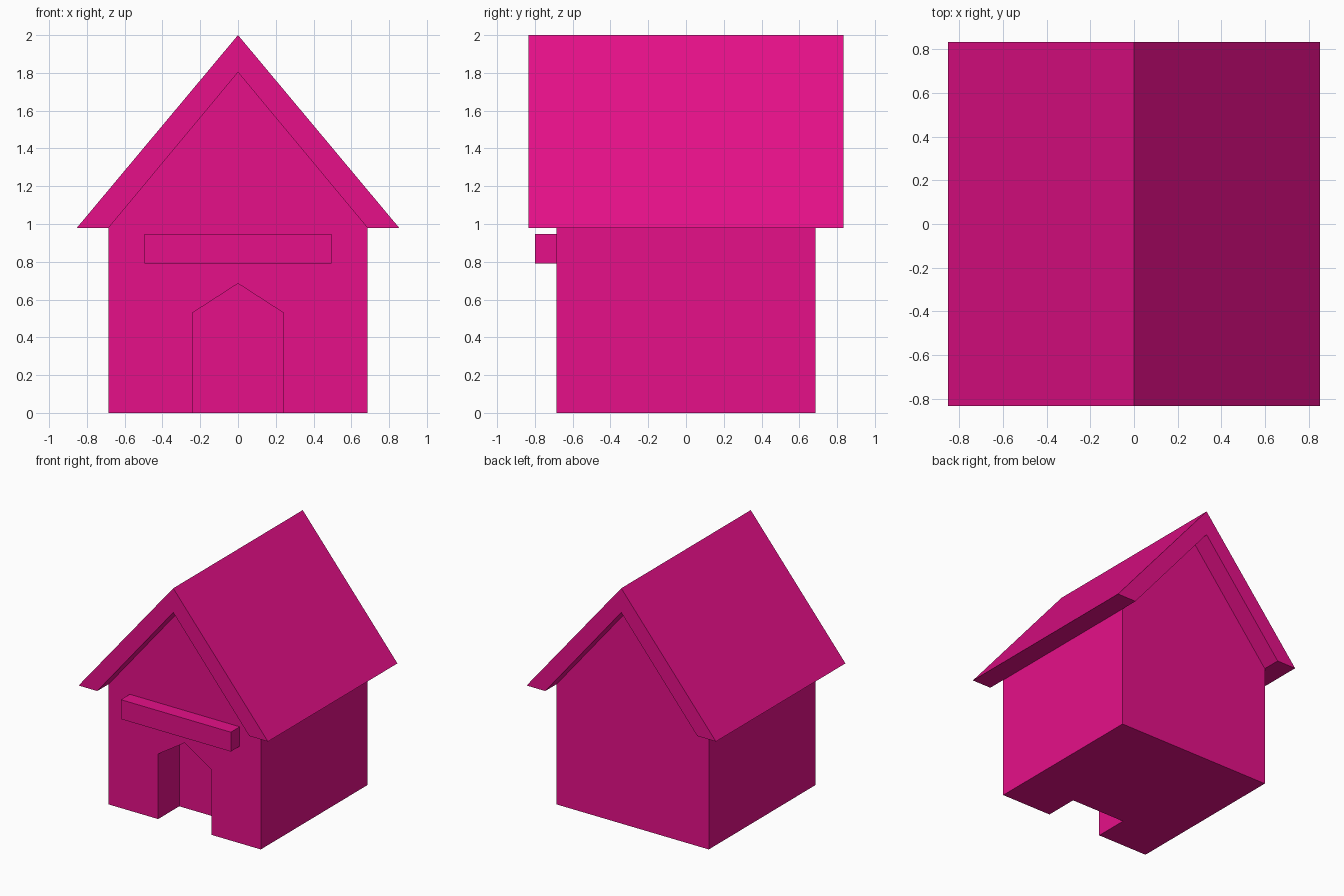
import bpy
import bmesh

cube = bpy.data.objects.get("Cube")
if cube:
    bpy.data.objects.remove(cube, do_unlink=True)

# Single flat colour
COLOUR = (0.79, 0.005, 0.25, 1.0)
magenta = bpy.data.materials.new("magenta")
magenta.use_nodes = True
magenta.diffuse_color = COLOUR
magenta.node_tree.nodes["Principled BSDF"].inputs["Base Color"].default_value = COLOUR


def extrude_profile(name, profile, y_front, y_back):
    """Extrude a closed x-z outline from y_front to y_back."""
    bm = bmesh.new()
    face = bm.faces.new([bm.verts.new((x, y_front, z)) for x, z in profile])
    extruded = bmesh.ops.extrude_face_region(bm, geom=[face])["geom"]
    verts = [v for v in extruded if isinstance(v, bmesh.types.BMVert)]
    bmesh.ops.translate(bm, verts=verts, vec=(0, y_back - y_front, 0))
    bmesh.ops.recalc_face_normals(bm, faces=bm.faces)
    mesh = bpy.data.meshes.new(name)
    bm.to_mesh(mesh)
    bm.free()
    mesh.materials.append(magenta)
    obj = bpy.data.objects.new(name, mesh)
    bpy.context.collection.objects.link(obj)
    return obj


def gable(half_width, eave, peak, base):
    """Pentagon outline with a pointed top."""
    return [(-half_width, base), (half_width, base), (half_width, eave),
            (0, peak), (-half_width, eave)]


WALL = 0.685
EAVE = 0.98
ROOF_HALF = 0.853
ROOF_DEPTH = 0.833
INNER_PEAK = 1.803

# House body with gabled ends
house_body = extrude_profile("house_body", gable(WALL, EAVE, INNER_PEAK, 0), -WALL, WALL)

# Pointed doorway recess cut into the front wall
doorway_cutter = extrude_profile("doorway_cutter", gable(0.24, 0.53, 0.685, -0.2),
                                 -WALL - 0.2, -WALL + 0.272)
doorway_cutter.hide_render = True
cut = house_body.modifiers.new("doorway", "BOOLEAN")
cut.operation = "DIFFERENCE"
cut.solver = "EXACT"
cut.object = doorway_cutter
bpy.context.view_layer.objects.active = house_body
bpy.ops.object.modifier_apply(modifier=cut.name)
bpy.data.objects.remove(doorway_cutter, do_unlink=True)

# Overhanging roof shell
extrude_profile("roof", [(-ROOF_HALF, EAVE), (-WALL, EAVE), (0, INNER_PEAK), (WALL, EAVE),
                         (ROOF_HALF, EAVE), (0, 2)], -ROOF_DEPTH, ROOF_DEPTH)

# Bar above the doorway
extrude_profile("door_beam", [(-0.495, 0.79), (0.495, 0.79), (0.495, 0.948), (-0.495, 0.948)],
                -0.8, -WALL + 0.01)
